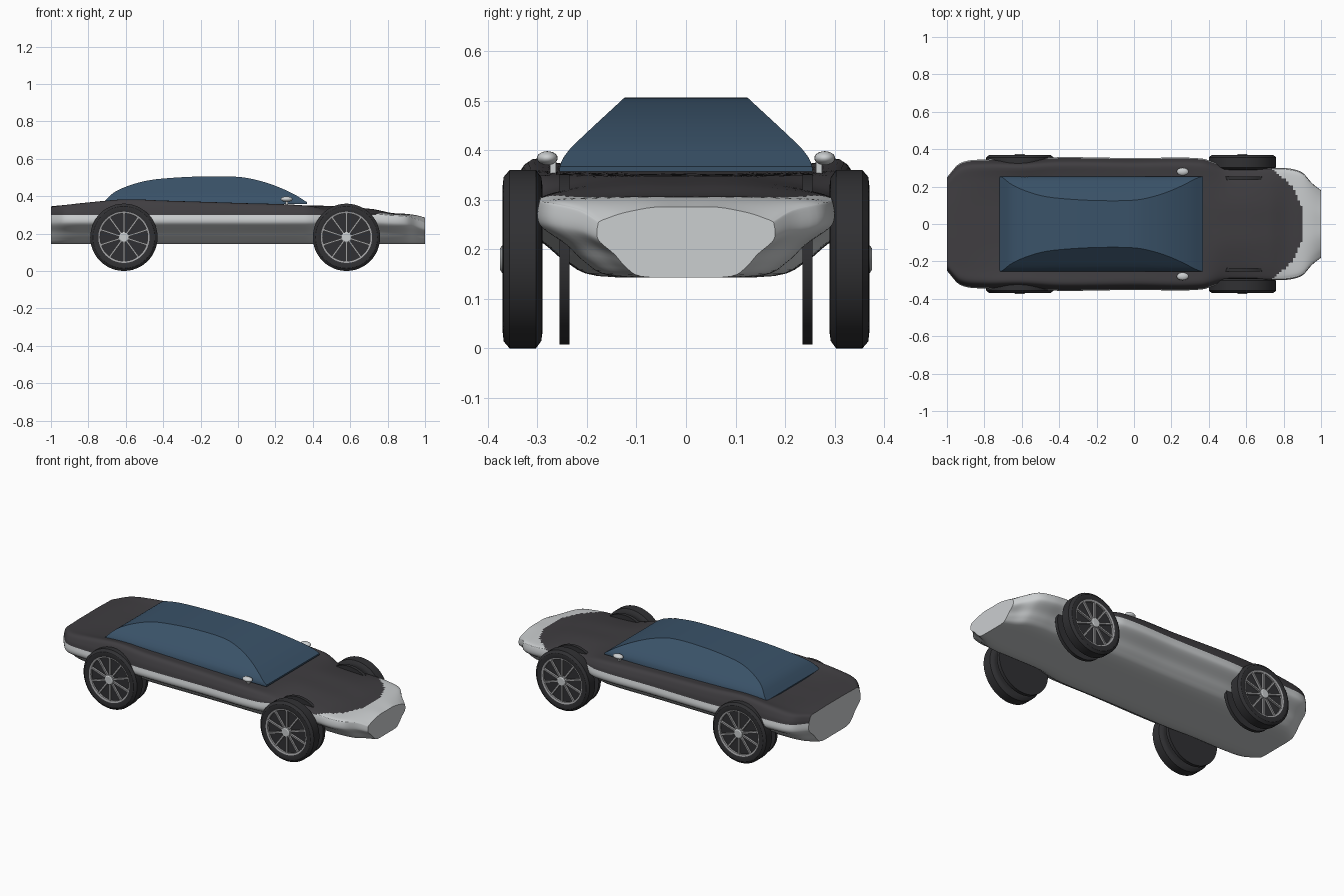
import bpy, bmesh, math
from mathutils import Matrix, Vector

if "Cube" in bpy.data.objects:
    bpy.data.objects.remove(bpy.data.objects["Cube"])


def material(name, colour):
    mat = bpy.data.materials.new(name)
    mat.use_nodes = True
    mat.diffuse_color = (*colour, 1)
    mat.node_tree.nodes["Principled BSDF"].inputs["Base Color"].default_value = (*colour, 1)
    return mat


SILVER = material("silver paint", (0.60, 0.62, 0.63))
CHARCOAL = material("charcoal paint", (0.05, 0.047, 0.052))
GLASS = material("blue glass", (0.042, 0.085, 0.14))
RUBBER = material("black rubber", (0.03, 0.03, 0.033))
RIM = material("rim grey", (0.36, 0.36, 0.37))


def finish(bm, name, mats, angle=35):
    bmesh.ops.recalc_face_normals(bm, faces=bm.faces)
    mesh = bpy.data.meshes.new(name)
    bm.to_mesh(mesh)
    bm.free()
    obj = bpy.data.objects.new(name, mesh)
    bpy.context.collection.objects.link(obj)
    for mat in mats:
        mesh.materials.append(mat)
    bpy.ops.object.select_all(action='DESELECT')
    obj.select_set(True)
    bpy.context.view_layer.objects.active = obj
    bpy.ops.object.shade_smooth_by_angle(angle=math.radians(angle))
    return obj


def curve_at(points, x):
    """Smooth interpolation through tuples that start with x."""
    i = max(k for k in range(len(points) - 1) if k == 0 or points[k][0] <= x)
    a, b = points[i], points[i + 1]
    before = points[i - 1] if i else a
    after = points[min(i + 2, len(points) - 1)]
    span = b[0] - a[0]
    t = (x - a[0]) / span
    values = []
    for p, q, r, s in list(zip(before, a, b, after))[1:]:
        m0 = (r - p) * span / (b[0] - before[0])
        m1 = (s - q) * span / (after[0] - a[0])
        values.append((2*t**3 - 3*t**2 + 1) * q + (t**3 - 2*t**2 + t) * m0
                      + (3*t**2 - 2*t**3) * r + (t**3 - t**2) * m1)
    return values


def loft(bm, rings):
    rows = [[bm.verts.new(p) for p in ring] for ring in rings]
    count = len(rows[0])
    faces = []
    for a, b in zip(rows, rows[1:]):
        for i in range(count):
            j = (i + 1) % count
            faces.append((i, bm.faces.new((a[i], a[j], b[j], b[i]))))
    bm.faces.new(rows[0])
    bm.faces.new(rows[-1])
    return faces


# Body stations: x, half width, shoulder height, centre height
STATIONS = [(-1, .25, .34, .345), (-.93, .325, .35, .352), (-.8, .345, .365, .355),
            (-.6, .345, .382, .36), (-.4, .357, .375, .36), (0, .352, .362, .355),
            (.36, .35, .348, .35), (.5, .305, .32, .346), (.72, .3, .312, .33),
            (.82, .298, .303, .31), (.9, .275, .298, .305), (.95, .22, .285, .298),
            (1, .18, .262, .285)]
FLOOR = .143
STEPS = 4


def body_half(x):
    w, shoulder, centre = curve_at(STATIONS, x)
    belt = min(.3, shoulder - .01)
    k = (belt - FLOOR) / (.3 - FLOOR)
    lower = [(0, FLOOR), (.5, .146), (.68, .175), (.8, .21), (.96, .245), (1, .268), (.985, .3)]
    keys = [(w * f, FLOOR + (z - FLOOR) * k) for f, z in lower]
    keys += [(w * .96, (belt + shoulder) / 2), (w * .89, shoulder),
             (w * .7, (shoulder + centre) / 2), (w * .35, centre), (0, centre)]
    keys = [(i, *p) for i, p in enumerate(keys)]
    total = (len(keys) - 1) * STEPS
    return [curve_at(keys, i / STEPS) for i in range(total + 1)]


bm = bmesh.new()
rings = []
for i in range(161):
    x = -1 + i / 80
    half = body_half(x)
    rings.append([(x, y, z) for y, z in half] + [(x, -y, z) for y, z in half[-2:0:-1]])
size = len(rings[0])
belt_index = 6 * STEPS
for i, face in loft(bm, rings):
    c = face.calc_center_median()
    above_belt = belt_index <= i < size - belt_index
    hood_edge = .905 - .15 * (abs(c.y) / .28) ** 2.5
    face.material_index = int(above_belt and c.x < hood_edge)
finish(bm, "body", [SILVER, CHARCOAL])

# Glass canopy: side profile with flanks that lean in with height
ROOF = [(-.72, .364), (-.67, .415), (-.6, .45), (-.5, .48), (-.4, .494), (-.2, .505),
        (0, .503), (.1, .486), (.2, .455), (.3, .41), (.37, .367)]
FLANK = [(.355, .255), (.37, .254), (.387, .246), (.41, .227), (.51, .12)]
bm = bmesh.new()
rings = []
for i in range(61):
    x = -.72 + 1.09 * i / 60
    top = curve_at(ROOF, x)[0]
    side = []
    for j in range(9):
        z = .357 + (top - .357) * j / 8
        side.append((curve_at(FLANK, z)[0], z))
    rings.append([(x, y, z) for y, z in side] + [(x, -y, z) for y, z in reversed(side)])
loft(bm, rings)
finish(bm, "canopy", [GLASS], 25)


def lathe(name, profile, centre, side, mat, segments=48):
    """Spin (radius, y) points about a wheel axle."""
    bm = bmesh.new()
    rings = []
    for r, y in profile:
        rings.append([(centre[0] + r * math.cos(math.tau * i / segments), side * y,
                       centre[1] + r * math.sin(math.tau * i / segments))
                      for i in range(segments)])
    loft(bm, rings)
    return finish(bm, name, [mat], 30)


# Wheels, with the thin inner discs
TYRE = [(.12, .296), (.15, .29), (.165, .292), (.18, .303), (.18, .356),
        (.166, .368), (.148, .37), (.137, .367), (.134, .352)]
RING = [(.127, .35), (.127, .363), (.134, .367), (.139, .367), (.139, .35)]
HUB = [(.028, .35), (.028, .371), (.022, .375)]
DISC = [(.172, .235), (.172, .255)]
for end, axle in (("front", (.58, .18)), ("rear", (-.61, .18))):
    for label, side in (("left", 1), ("right", -1)):
        tag = f"{end}_{label}"
        lathe(f"{tag}_tyre", TYRE, axle, side, RUBBER)
        lathe(f"{tag}_rim", RING, axle, side, RIM)
        lathe(f"{tag}_hub", HUB, axle, side, SILVER, 20)
        lathe(f"{tag}_inner_disc", DISC, axle, side, RUBBER)
        bm = bmesh.new()
        for i in range(10):
            turn = Matrix.Rotation(math.tau * (i + .5) / 10, 4, 'Y')
            place = Matrix.Translation((axle[0], side * .36, axle[1]))
            shape = Matrix.Translation((.077, 0, 0)) @ Matrix.Diagonal((.112, .012, .01, 1))
            bmesh.ops.create_cube(bm, size=1, matrix=place @ turn @ shape)
        finish(bm, f"{tag}_spokes", [RIM])

# Door mirrors
for label, side in (("left", 1), ("right", -1)):
    bm = bmesh.new()
    bmesh.ops.create_uvsphere(bm, u_segments=20, v_segments=12, radius=1,
                              matrix=Matrix.Translation((.26, side * .28, .384))
                              @ Matrix.Diagonal((.032, .021, .014, 1)))
    bmesh.ops.create_cube(bm, size=1, matrix=Matrix.Translation((.26, side * .268, .365))
                          @ Matrix.Diagonal((.012, .012, .035, 1)))
    finish(bm, f"{label}_mirror", [SILVER])
